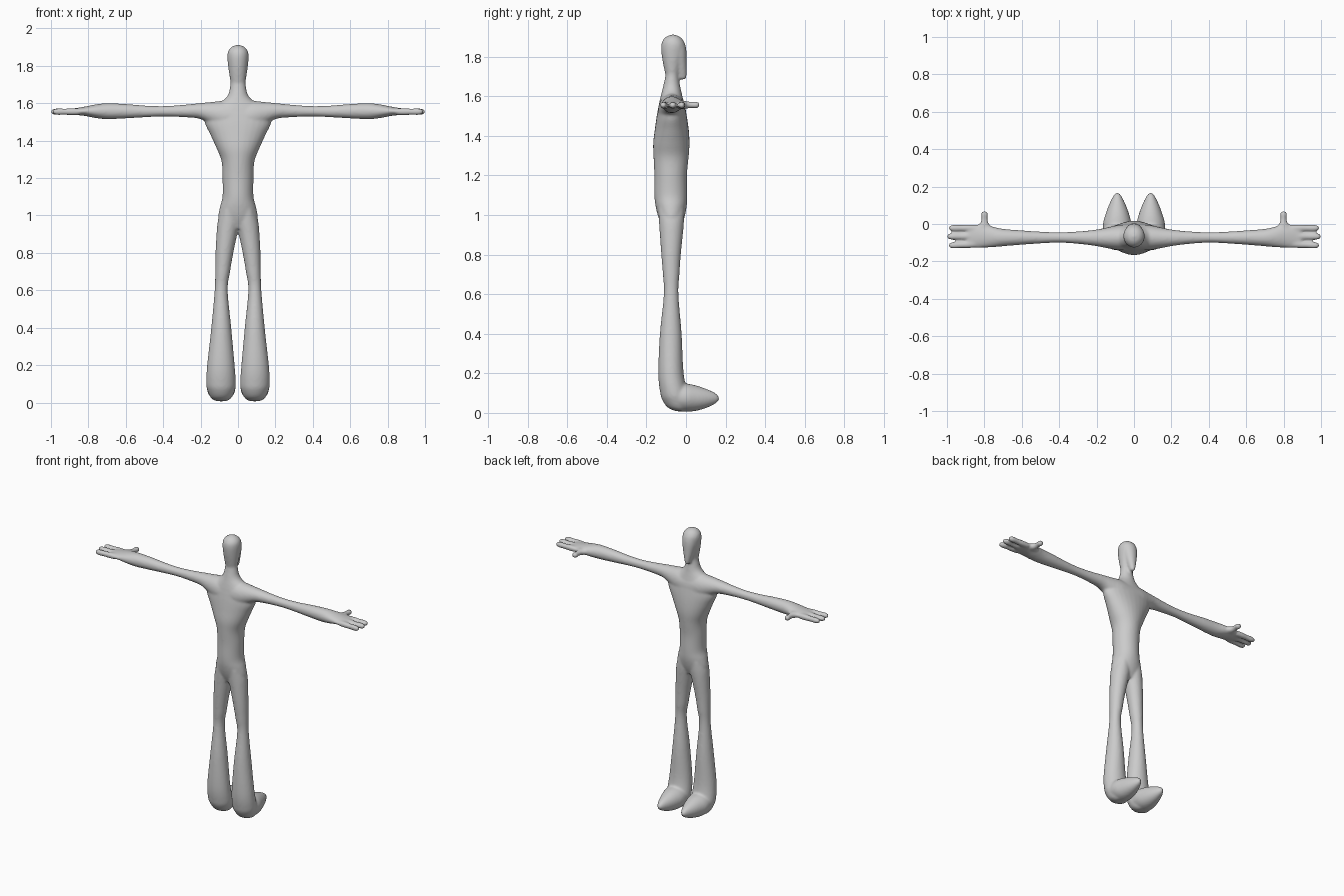
import bpy, bmesh, math
from mathutils import Vector

skin = bpy.data.materials.new("light grey")
skin.diffuse_color = (0.6, 0.6, 0.6, 1)
bm = bmesh.new()


def spline(rows, steps=5):
    """Smooth the rows of numbers with a Catmull-Rom curve."""
    out = []
    for i in range(len(rows) - 1):
        a, b, c, d = (rows[max(0, min(len(rows) - 1, i + k))] for k in (-1, 0, 1, 2))
        for s in range(steps):
            t = s / steps
            out.append([q + 0.5 * t * (r - p + t * (2 * p - 5 * q + 4 * r - s4 + t * (3 * (q - r) + s4 - p)))
                        for p, q, r, s4 in zip(a, b, c, d)])
    return out + [list(rows[-1])]


def loft(axis, rows, sides=28, flip=1):
    """Rows: position on axis, then min and max on each of the two other axes."""
    rings = []
    for pos, a0, a1, b0, b1 in spline(rows):
        ring = []
        for k in range(sides):
            t = 2 * math.pi * k / sides
            u = (a0 + a1) / 2 + max(abs(a1 - a0) / 2, 0.002) * math.cos(t)
            v = (b0 + b1) / 2 + max(abs(b1 - b0) / 2, 0.002) * math.sin(t)
            p = {"x": (pos, u, v), "y": (u, pos, v), "z": (u, v, pos)}[axis]
            ring.append(bm.verts.new(Vector((p[0] * flip, p[1], p[2]))))
        rings.append(ring)
    for r0, r1 in zip(rings, rings[1:]):
        for k in range(sides):
            j = (k + 1) % sides
            bm.faces.new((r0[k], r0[j], r1[j], r1[k]))
    bm.faces.new(rings[0])
    bm.faces.new(rings[-1])


def sym(z, w, y0, y1):
    return (z, -w, w, y0, y1)


# Torso and neck
loft("z", [sym(0.93, 0.07, -.115, -.03), sym(0.98, .105, -.137, -.01), sym(1.04, .098, -.153, .003),
           sym(1.1, .083, -.16, .006), sym(1.2, .083, -.16, .005), sym(1.29, .088, -.164, .013),
           sym(1.36, .115, -.166, .018), sym(1.43, .147, -.158, .014), sym(1.5, .178, -.148, .004),
           sym(1.56, .16, -.137, -.008), sym(1.6, .1, -.128, -.018), sym(1.64, .056, -.118, -.027),
           sym(1.7, .041, -.105, -.036), sym(1.76, .042, -.1, -.03)])

# Head
loft("z", [sym(1.69, .036, -.1, -.04), sym(1.75, .046, -.113, -.025), sym(1.8, .053, -.122, -.01),
           sym(1.85, .057, -.126, -.002), sym(1.88, .052, -.119, -.012), sym(1.902, .033, -.099, -.033),
           sym(1.912, .006, -.072, -.06)])

# Face with pointed chin
loft("z", [sym(1.685, .006, -.028, -.006), sym(1.69, .014, -.036, .001), sym(1.72, .024, -.055, .004),
           sym(1.77, .037, -.07, .004), sym(1.82, .046, -.08, .003), sym(1.86, .044, -.08, -.003),
           sym(1.885, .03, -.08, -.018)])

for side in (1, -1):
    # Leg
    loft("z", [(.008, .06, .12, -.05, .0), (.025, .035, .145, -.09, .015), (.06, .018, .162, -.117, .02),
               (.1, .012, .17, -.13, .01), (.2, .018, .165, -.14, -.012), (.4, .036, .143, -.132, -.022),
               (.6, .055, .125, -.112, -.038), (.7, .042, .122, -.117, -.033), (.8, .025, .12, -.125, -.026),
               (.9, .004, .115, -.132, -.016), (.97, -.01, .108, -.137, -.01), (1.03, .01, .09, -.14, -.01)],
         flip=side)
    # Foot
    loft("y", [(-.1, .05, .13, .04, .12), (-.06, .02, .16, .015, .15), (0, .014, .166, .006, .148),
               (.05, .025, .153, .01, .139), (.1, .043, .135, .024, .122), (.14, .062, .116, .042, .105),
               (.16, .075, .103, .056, .09), (.168, .086, .092, .068, .078)], flip=side)
    # Arm and palm
    loft("x", [(0, -.14, 0, 1.42, 1.615), (.08, -.14, -.005, 1.45, 1.613), (.15, -.128, -.02, 1.49, 1.606),
               (.21, -.117, -.031, 1.518, 1.6), (.3, -.106, -.04, 1.526, 1.591), (.4, -.1, -.044, 1.529, 1.585),
               (.5, -.104, -.041, 1.525, 1.588), (.6, -.111, -.034, 1.519, 1.596),
               (.7, -.119, -.026, 1.515, 1.6), (.76, -.125, -.013, 1.521, 1.594),
               (.81, -.127, -.004, 1.531, 1.584), (.86, -.127, -.004, 1.537, 1.575),
               (.89, -.115, -.018, 1.541, 1.571)], flip=side)
    # Thumb
    loft("y", [(-.05, .74, .86, 1.535, 1.58), (-.015, .76, .842, 1.535, 1.577), (.005, .778, .822, 1.538, 1.575),
               (.03, .783, .816, 1.54, 1.572), (.055, .781, .819, 1.539, 1.573),
               (.068, .79, .81, 1.547, 1.565)], flip=side)
    # Three fingers
    for y0, y1, tip in ((-.022, -.022, .99), (-.066, -.067, 1.0), (-.108, -.115, .99)):
        rows = []
        for f, r in ((0, .018), (.3, .019), (.55, .017), (.8, .018), (.95, .014), (1, .006)):
            y = y0 + (y1 - y0) * f
            rows.append((.845 + (tip - .845) * f, y - r, y + r, 1.555 - r, 1.555 + r))
        loft("x", rows, 16, side)

bmesh.ops.recalc_face_normals(bm, faces=bm.faces)
mesh = bpy.data.meshes.new("body")
bm.to_mesh(mesh)
bm.free()
mesh.materials.append(skin)
body = bpy.data.objects.new("body", mesh)
bpy.context.collection.objects.link(body)

# Fuse the parts into one soft skin
fuse = body.modifiers.new("fuse", "REMESH")
fuse.mode = "VOXEL"
fuse.voxel_size = 0.007
fuse.use_smooth_shade = True
soft = body.modifiers.new("soften", "SMOOTH")
soft.factor = 0.5
soft.iterations = 7
